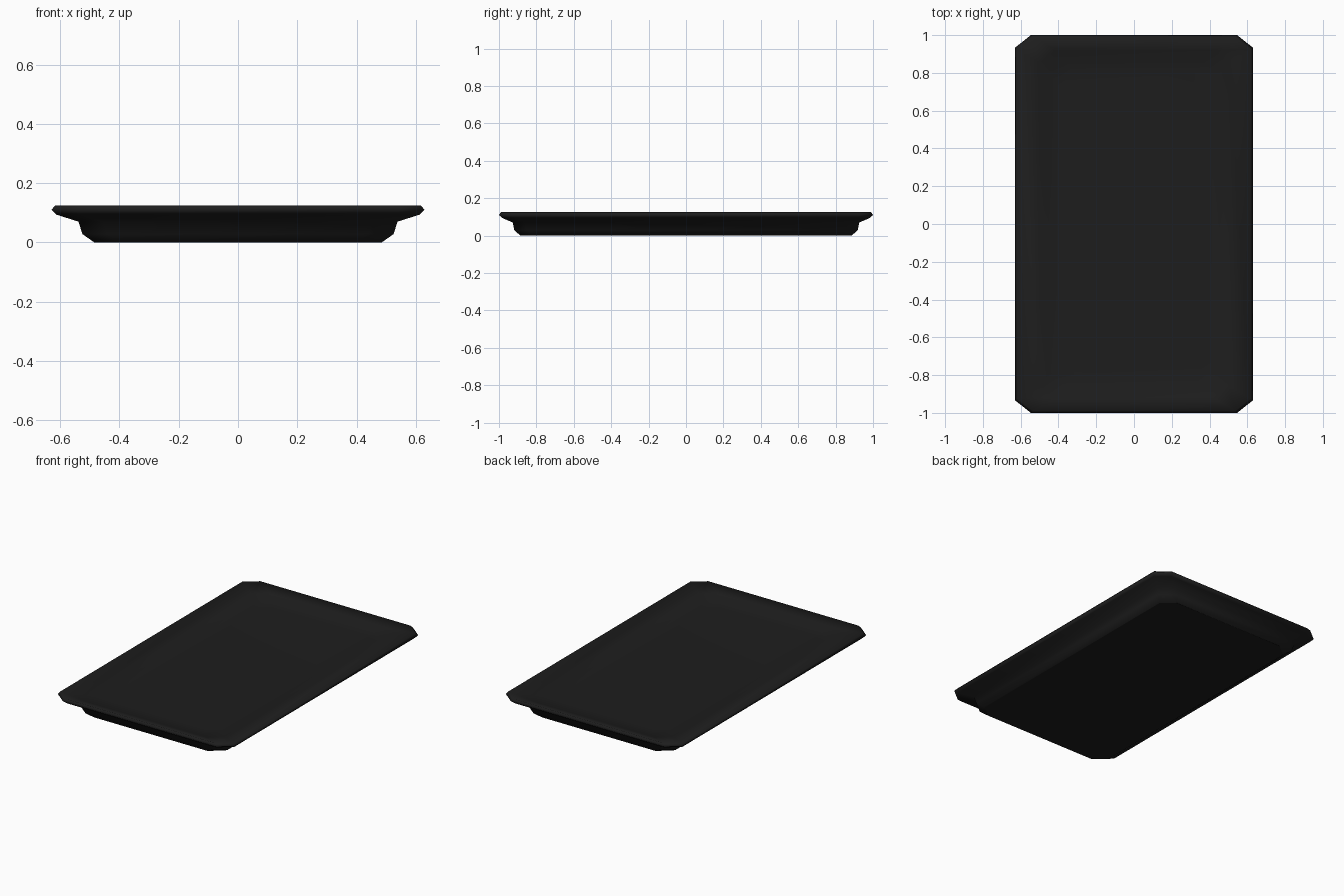
import bpy, bmesh, math

if "Cube" in bpy.data.objects:
    bpy.data.objects.remove(bpy.data.objects["Cube"])

# One dark plastic colour
mat = bpy.data.materials.new("charcoal black")
mat.diffuse_color = (0.0125, 0.0125, 0.0125, 1)
mat.use_nodes = True
mat.node_tree.nodes["Principled BSDF"].inputs["Base Color"].default_value = mat.diffuse_color

# Section from the underside, round the rim, to the inner floor: half x, half y, z
PROFILE = [
    (0.485, 0.885, 0.0), (0.525, 0.918, 0.028), (0.538, 0.926, 0.07),
    (0.614, 0.982, 0.094), (0.629, 1.0, 0.110), (0.617, 0.99, 0.125),
    (0.50, 0.92, 0.105), (0.45, 0.86, 0.085), (0.40, 0.80, 0.08),
]


def octagon(bm, x, y, z, cx=0.083, cy=0.066):
    """Rectangle ring with clipped corners."""
    pts = [(x, y - cy), (x - cx, y), (cx - x, y), (-x, y - cy),
           (-x, cy - y), (cx - x, -y), (x - cx, -y), (x, cy - y)]
    return [bm.verts.new((px, py, z)) for px, py in pts]


# Tray shell: rings bridged along the section, capped below and inside
bm = bmesh.new()
rings = [octagon(bm, *p) for p in PROFILE]
for a, b in zip(rings, rings[1:]):
    for i in range(8):
        j = (i + 1) % 8
        bm.faces.new((a[i], a[j], b[j], b[i]))
bm.faces.new(rings[0][::-1])
bm.faces.new(rings[-1])
bmesh.ops.recalc_face_normals(bm, faces=bm.faces)
for f in bm.faces:
    f.smooth = True
# Crisp edge round the flat base
for e in bm.edges:
    if all(v.co.z < 0.001 for v in e.verts):
        e.smooth = False
mesh = bpy.data.meshes.new("tray")
bm.to_mesh(mesh)
bm.free()
mesh.materials.append(mat)
tray = bpy.data.objects.new("tray", mesh)
bpy.context.collection.objects.link(tray)
